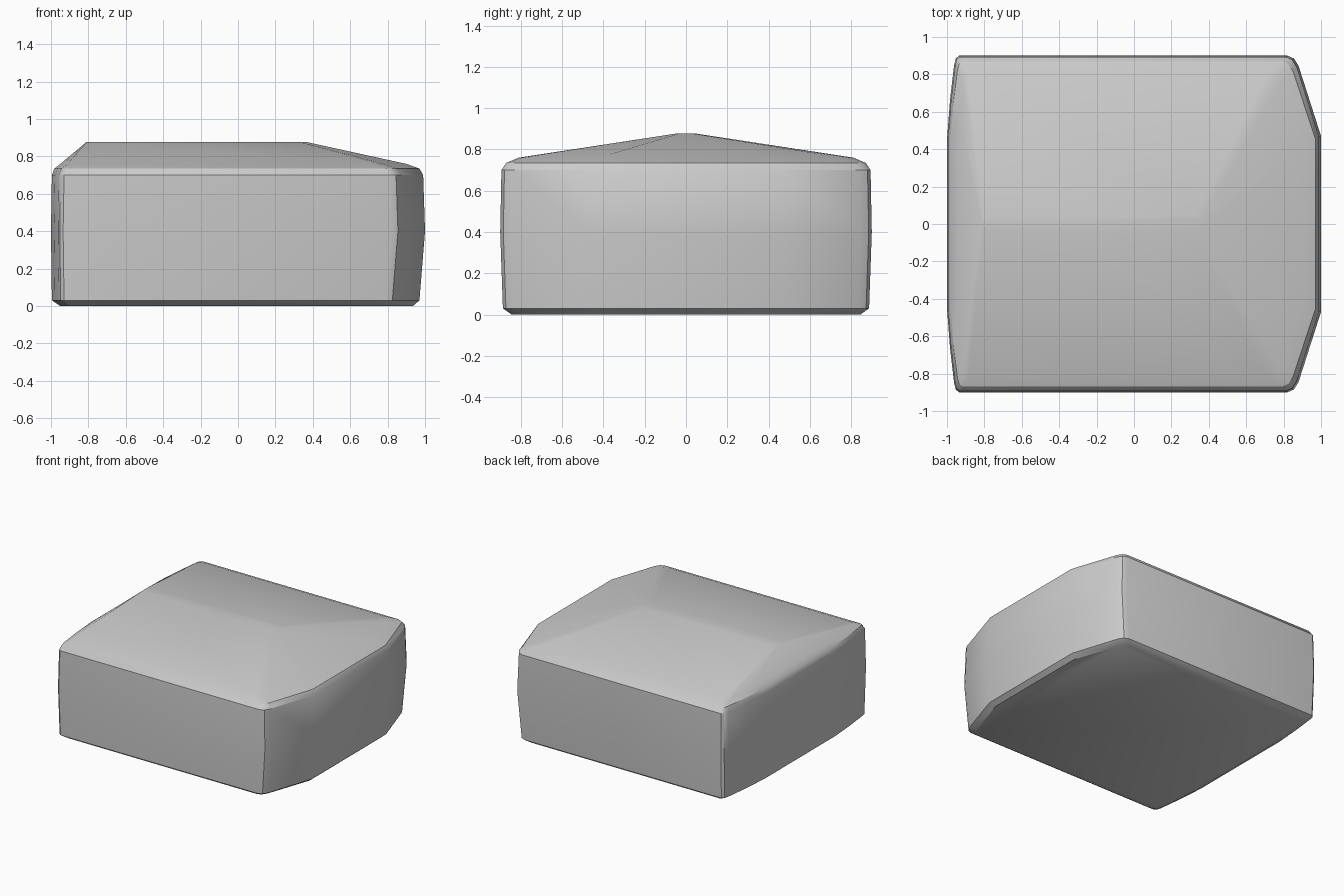
import bpy, bmesh, math

if "Cube" in bpy.data.objects:
    bpy.data.objects.remove(bpy.data.objects["Cube"], do_unlink=True)

grey = bpy.data.materials.new("plain_grey")
grey.use_nodes = True
colour = (0.6, 0.6, 0.6, 1)
grey.diffuse_color = colour
grey.node_tree.nodes["Principled BSDF"].inputs["Base Color"].default_value = colour

# Half plan outline, left end to right end, and the matching half of the ridge
half_plan = [(-1, .45), (-.984, .66), (-.962, .85), (-.953, .885), (-.935, .9),
             (.82, .9), (.855, .885), (.88, .845), (1, .47)]
half_ridge = [(-.81, .012)] * 2 + [(-.81, .03)] * 3 + [(.33, .045)] * 3 + [(.365, .03)]


def mirror_loop(half):
    return half + [(x, -y) for x, y in reversed(half)]


def body_ring(left, right, side):
    """Plan outline pulled in by the given insets; ends pull straight in."""
    ring = []
    for x, y in mirror_loop(half_plan):
        ring.append((x + left if x < 0 else x - right, y * (1 - side / .9)))
    return ring


# Height, then insets of the left end, right end and long sides
levels = [(0, .05, .065, .055), (.03, .005, .03, .013), (.4, 0, 0, 0),
          (.7, .005, .01, .006), (.735, .018, .03, .03), (.76, .05, .1, .09)]
rings = [(z, body_ring(*insets)) for z, *insets in levels]
rings.append((.877, mirror_loop(half_ridge)))

# Loft the walls, rounded eaves and hipped roof
bm = bmesh.new()
loops = [[bm.verts.new((x, y, z)) for x, y in ring] for z, ring in rings]
for low, high in zip(loops, loops[1:]):
    for i in range(len(low)):
        j = (i + 1) % len(low)
        bm.faces.new((low[i], low[j], high[j], high[i]))
bm.faces.new(loops[0])
bm.faces.new(loops[-1])
bmesh.ops.remove_doubles(bm, verts=bm.verts, dist=.0005)
bmesh.ops.recalc_face_normals(bm, faces=bm.faces)

mesh = bpy.data.meshes.new("hipped_block")
bm.to_mesh(mesh)
bm.free()
mesh.materials.append(grey)
block = bpy.data.objects.new("hipped_block", mesh)
bpy.context.collection.objects.link(block)
bpy.context.view_layer.objects.active = block
block.select_set(True)
bpy.ops.object.shade_smooth_by_angle(angle=math.radians(32))
